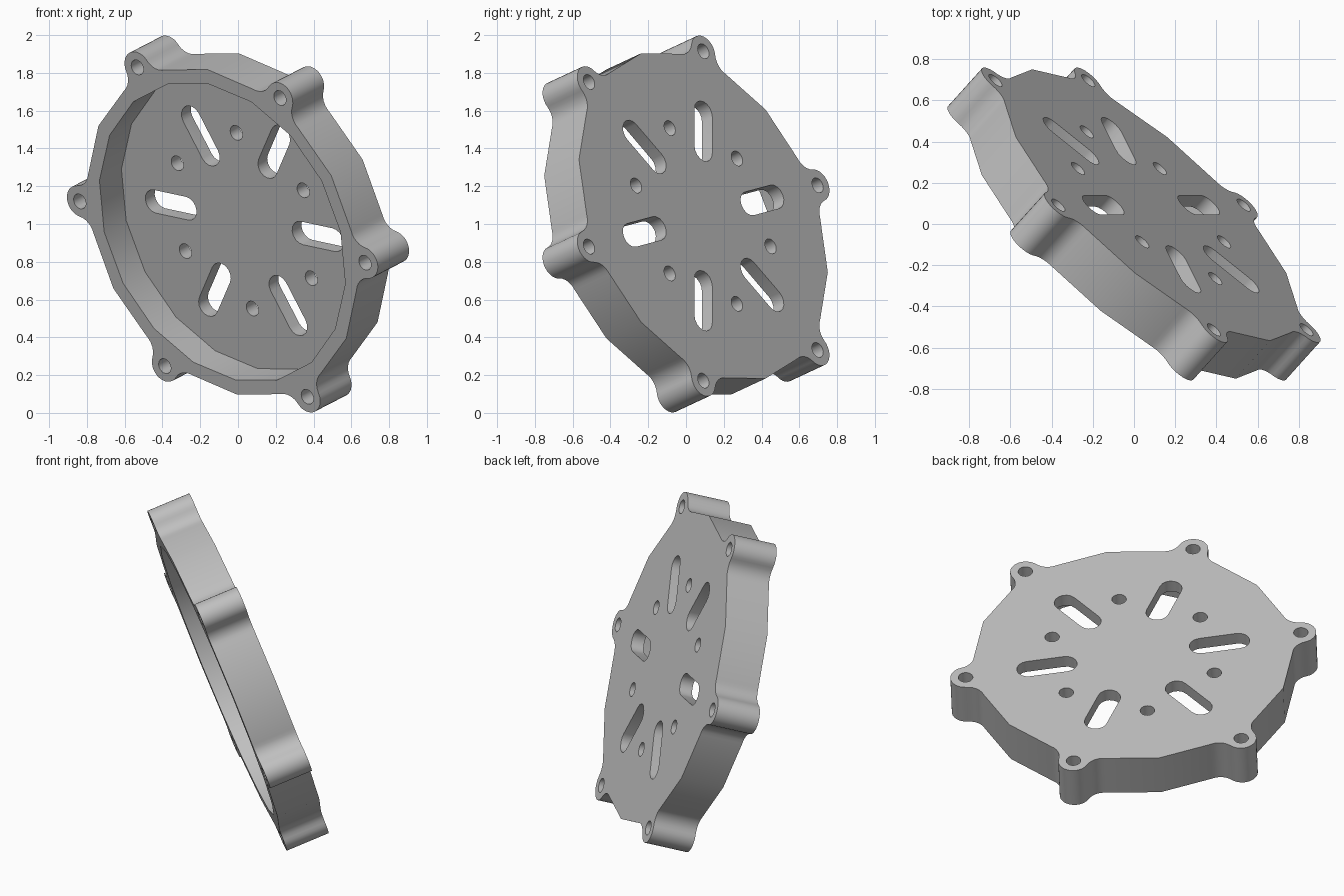
import bpy, bmesh
from math import sin, cos, pi, radians, atan2, acos
from mathutils import Matrix, Vector

cube = bpy.data.objects.get("Cube")
if cube:
    bpy.data.objects.remove(cube, do_unlink=True)

# Main sizes
HALF = 0.131            # half of the total thickness
FLOOR = 0.053           # inner floor height
BODY_R, CAVITY_R = 0.925, 0.842
LUG_AT, LUG_R, FILLET = 0.981, 0.088, 0.1
BOLT_R = 0.042

# Tilted frame: the closed face points along the third axis
u = Vector((-0.459, 0, 0.889)).normalized()
n = Vector((0.633, 0.702, 0.326))
n = (n - u * n.dot(u)).normalized()
v = n.cross(u)
TILT = Matrix.Translation((0, 0, 1)) @ Matrix((u, v, n)).transposed().to_4x4()

metal = bpy.data.materials.new("grey metal")
metal.use_nodes = True
GREY = (0.52, 0.52, 0.52, 1)
metal.diffuse_color = GREY
metal.node_tree.nodes["Principled BSDF"].inputs["Base Color"].default_value = GREY


def polar(r, a):
    return Vector((r * cos(a), r * sin(a)))


def arc(center, r, start, end, steps):
    return [center + polar(r, start + (end - start) * i / steps) for i in range(steps + 1)]


def spin(points, angle):
    return [Matrix.Rotation(angle, 2) @ p for p in points]


def prisms(name, outlines, low, high):
    """One object made of upright prisms, one for each outline."""
    bm = bmesh.new()
    for outline in outlines:
        face = bm.faces.new([bm.verts.new((p.x, p.y, low)) for p in outline])
        moved = bmesh.ops.extrude_face_region(bm, geom=[face])["geom"]
        tops = [g for g in moved if isinstance(g, bmesh.types.BMVert)]
        bmesh.ops.translate(bm, verts=tops, vec=(0, 0, high - low))
    bmesh.ops.recalc_face_normals(bm, faces=bm.faces)
    mesh = bpy.data.meshes.new(name)
    bm.to_mesh(mesh)
    bm.free()
    mesh.materials.append(metal)
    obj = bpy.data.objects.new(name, mesh)
    bpy.context.collection.objects.link(obj)
    return obj


# One sixth of the outline: fillet, lug, fillet, then the faceted rim corner
lug = Vector((LUG_AT, 0))
reach, near = BODY_R - 0.005 + FILLET, LUG_R + FILLET
swing = acos((LUG_AT ** 2 + reach ** 2 - near ** 2) / (2 * LUG_AT * reach))
pivot = polar(reach, swing)
to_lug = atan2(lug.y - pivot.y, lug.x - pivot.x) % (2 * pi)
lug_end = to_lug - pi
upper = arc(pivot, FILLET, to_lug, pi + swing, 6)
lower = [Vector((p.x, -p.y)) for p in reversed(upper)]
sixth = lower + arc(lug, LUG_R, -lug_end, lug_end, 14)[1:-1] + upper
sixth.append(polar(BODY_R, radians(30)))
turns = [radians(60 * i) for i in range(6)]
outline = [p for t in turns for p in spin(sixth, t)]

housing = prisms("housing_cover", [outline], -HALF, HALF)

# Cavity with eighteen flat sides
ring = [polar(CAVITY_R, radians(10 + 20 * i)) for i in range(18)]
cavity = prisms("cavity_cutter", [ring], -2 * HALF, FLOOR)

# Bolt holes in the lugs, radial slots and small round holes between them
slot = arc(Vector((0.615, 0)), 0.066, -pi / 2, pi / 2, 8)
slot += arc(Vector((0.395, 0)), 0.066, pi / 2, 3 * pi / 2, 8)
bolt = arc(lug, BOLT_R, 0, 2 * pi, 20)[:-1]
vent = arc(polar(0.5, radians(30)), BOLT_R, 0, 2 * pi, 20)[:-1]
holes = prisms("hole_cutter", [spin(s, t) for t in turns for s in (slot, bolt, vent)],
               -2 * HALF, 2 * HALF)

for cutter in (cavity, holes):
    cutter.hide_render = True
    cut = housing.modifiers.new(cutter.name, "BOOLEAN")
    cut.operation = "DIFFERENCE"
    cut.solver = "EXACT"
    cut.object = cutter

# Bake the cuts, remove the cutters and tilt the part
bpy.context.view_layer.update()
graph = bpy.context.evaluated_depsgraph_get()
baked = bpy.data.meshes.new_from_object(housing.evaluated_get(graph))
housing.modifiers.clear()
housing.data = baked
baked.transform(TILT)
for cutter in (cavity, holes):
    bpy.data.objects.remove(cutter, do_unlink=True)

bpy.ops.object.select_all(action="DESELECT")
housing.select_set(True)
bpy.context.view_layer.objects.active = housing
bpy.ops.object.shade_smooth_by_angle(angle=radians(30))
